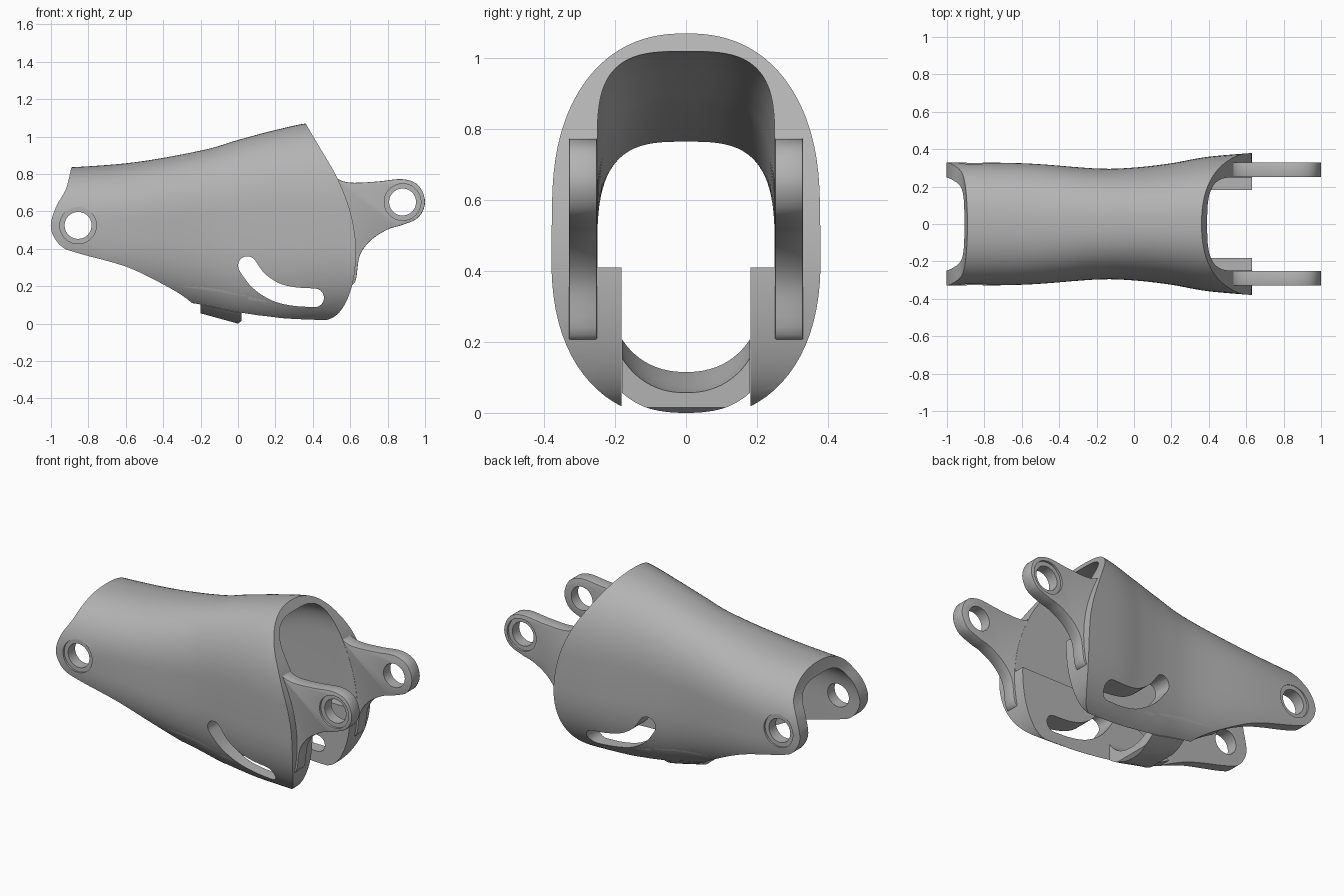
import bpy, bmesh, math
from mathutils import Vector

if "Cube" in bpy.data.objects:
    bpy.data.objects.remove(bpy.data.objects["Cube"], do_unlink=True)

grey = bpy.data.materials.new("plain grey")
grey.use_nodes = True
grey.diffuse_color = (0.45, 0.45, 0.45, 1)
grey.node_tree.nodes["Principled BSDF"].inputs["Base Color"].default_value = grey.diffuse_color


def spline(keys, steps):
    """Smooth curve through keys of any dimension."""
    k = [keys[0]] + list(keys) + [keys[-1]]
    out = []
    for a, b, c, d in zip(k, k[1:], k[2:], k[3:]):
        for s in range(steps):
            t = s / steps
            out.append(tuple(q + t * (r - p) / 2
                             + t * t * (2 * p - 5 * q + 4 * r - u) / 2
                             + t ** 3 * (3 * q - p - 3 * r + u) / 2
                             for p, q, r, u in zip(a, b, c, d)))
    return out + [tuple(keys[-1])]


def make(name, bm):
    bmesh.ops.recalc_face_normals(bm, faces=bm.faces)
    me = bpy.data.meshes.new(name)
    bm.to_mesh(me)
    bm.free()
    me.materials.append(grey)
    ob = bpy.data.objects.new(name, me)
    bpy.context.collection.objects.link(ob)
    return ob


def loft(name, keys, top_pow, low_pow, count=80):
    """Tube along x; each key is x, half width, top, upper centre, lower centre, bottom."""
    bm = bmesh.new()
    rings = []
    for x, w, top, up, low, bottom in spline(keys, 8):
        ring = []
        for i in range(count):
            a = 2 * math.pi * (i + 0.5) / count
            c, s = math.cos(a), math.sin(a)
            p = 2 / (top_pow if s > 0 else low_pow)
            z = up + (top - up) * s ** p if s > 0 else low - (low - bottom) * (-s) ** p
            ring.append(bm.verts.new((x, math.copysign(w * abs(c) ** p, c), z)))
        rings.append(ring)
    for a, b in zip(rings, rings[1:]):
        for i in range(count):
            j = (i + 1) % count
            bm.faces.new((a[i], a[j], b[j], b[i]))
    bm.faces.new(rings[0])
    bm.faces.new(rings[-1])
    return make(name, bm)


def prism(name, pts, y0, y1):
    """Side-on outline extruded across y."""
    bm = bmesh.new()
    a, b = ([bm.verts.new((x, y, z)) for x, z in pts] for y in (y0, y1))
    bm.faces.new(a)
    bm.faces.new(b)
    for i in range(len(a)):
        j = (i + 1) % len(a)
        bm.faces.new((a[i], a[j], b[j], b[i]))
    return make(name, bm)


def circle(x, z, r, n=40):
    return [(x + r * math.cos(2 * math.pi * i / n), z + r * math.sin(2 * math.pi * i / n))
            for i in range(n)]


def apply(ob, mod):
    bpy.context.view_layer.objects.active = ob
    bpy.ops.object.modifier_apply(modifier=mod.name)


def boolean(ob, other, op="DIFFERENCE"):
    m = ob.modifiers.new("cut", "BOOLEAN")
    m.operation, m.object, m.solver = op, other, "EXACT"
    apply(ob, m)


# Outer skin, trimmed to the side outline
shell = loft("shell", [
    (-1.1, .33, .825, .52, .5, .2), (-.6, .325, .857, .54, .47, .12),
    (-.2, .297, .925, .56, .45, .045), (0, .302, .982, .58, .45, 0),
    (.2, .325, 1.035, .6, .45, -.02), (.4, .36, 1.075, .6, .45, -.02),
    (.7, .385, 1.09, .6, .45, -.02)], 2.3, 2.4)
right_end = spline([(.355, 1.08), (.45, .92), (.53, .78), (.6, .6), (.63, .42),
                    (.62, .25), (.58, .12), (.52, .04), (.44, .01)], 5)
underside = spline([(.3, .02), (.1, .045), (.05, .035), (0, 0)], 4)
belly = spline([(-.2, .055), (-.27, .13), (-.4, .21), (-.6, .305), (-.85, .375),
                (-.94, .41), (-.99, .475), (-1, .54), (-.97, .63), (-.92, .72), (-.89, .84)], 5)
outline = prism("outline", right_end + underside + belly + [(-.85, 1.2), (.3, 1.2)], -.6, .6)
boolean(shell, outline, "INTERSECT")
envelope = shell.copy()
envelope.data = shell.data.copy()
envelope.name = "envelope"
bpy.context.collection.objects.link(envelope)

# Hollow inside, open at both ends and below
cavity = loft("cavity", [
    (-1.2, .25, .755, .45, -.2, -.3), (-.9, .25, .765, .45, -.2, -.3),
    (-.6, .25, .8, .46, -.2, -.3), (-.2, .25, .87, .5, -.2, -.3),
    (0, .25, .925, .6, -.2, -.3), (.2, .25, .985, .7, -.2, -.3),
    (.4, .25, 1.02, .75, -.2, -.3), (.8, .25, 1.03, .75, -.2, -.3)], 3.2, 3.2)
boolean(shell, cavity)

# Strap that joins the two walls underneath
strap = prism("bottom_strap", [(-.2, -.1), (.02, -.1), (.02, .25), (-.2, .25)], -.18, .18)
boolean(strap, envelope, "INTERSECT")
tunnel = loft("tunnel", [(-.4, .22, .8, .5, .39, .16), (-.2, .22, .8, .5, .36, .115),
                         (0, .22, .8, .5, .32, .06), (.2, .22, .8, .5, .3, .04)], 2, 2.2)
boolean(strap, tunnel)

# Curved slot outline
path = [Vector(p) for p in spline([(.05, .31), (.11, .23), (.2, .17), (.3, .145), (.41, .138)], 5)]
left, right = [], []
for i, p in enumerate(path):
    d = (path[min(i + 1, len(path) - 1)] - path[max(i - 1, 0)]).normalized() * .05
    left.append(p + Vector((-d.y, d.x)))
    right.append(p + Vector((d.y, -d.x)))


def cap(centre, start, n=10):
    a = start - centre
    return [centre + Vector((a.x * math.cos(t) + a.y * math.sin(t),
                             a.y * math.cos(t) - a.x * math.sin(t)))
            for t in (math.pi * k / n for k in range(1, n))]


slot_pts = left + cap(path[-1], left[-1]) + right[::-1] + cap(path[0], right[0])
slot = prism("slot", [tuple(p) for p in slot_pts], -.6, .6)
boolean(shell, slot)

# Pin holes
pins = [(-.855, .525), (.88, .65)]
holes = [prism("hole", circle(x, z, .072), -.6, .6) for x, z in pins]
boolean(shell, holes[0])

lug_pts = spline([(.5, .8), (.55, .765), (.62, .753), (.75, .76), (.88, .772), (.965, .738), (1, .65),
                  (.965, .568), (.88, .528), (.8, .503), (.71, .445), (.65, .36), (.625, .22),
                  (.56, .2)], 5)
pad_pts = [(.7, -.1), (.7, .41), (.08, .41), (-.1, .36), (-.42, .2), (-.42, -.1)]
parts = [shell, strap]
helpers = [outline, envelope, cavity, tunnel, slot] + holes
for side, label in ((1, "left"), (-1, "right")):
    # Thick pad inside the wall, around the slot
    pad = prism(label + "_slot_pad", pad_pts, side * .182, side * .252)
    boolean(pad, envelope, "INTERSECT")
    boolean(pad, slot)
    # Hinge lug
    lug = prism(label + "_hinge_lug", lug_pts, side * .251, side * .33)
    bev = lug.modifiers.new("rim", "BEVEL")
    bev.width, bev.segments, bev.angle_limit = .01, 2, math.radians(60)
    apply(lug, bev)
    boolean(lug, holes[1])
    # Shallow recess round each pin hole
    for ob, (x, z) in zip((shell, lug), pins):
        recess = prism("recess", circle(x, z, .098), side * .317, side * .6)
        boolean(ob, recess)
        helpers.append(recess)
    parts += [pad, lug]

for ob in helpers:
    bpy.data.objects.remove(ob, do_unlink=True)

bpy.ops.object.select_all(action="DESELECT")
for ob in parts:
    ob.select_set(True)
bpy.context.view_layer.objects.active = shell
bpy.ops.object.shade_smooth_by_angle(angle=math.radians(30))
